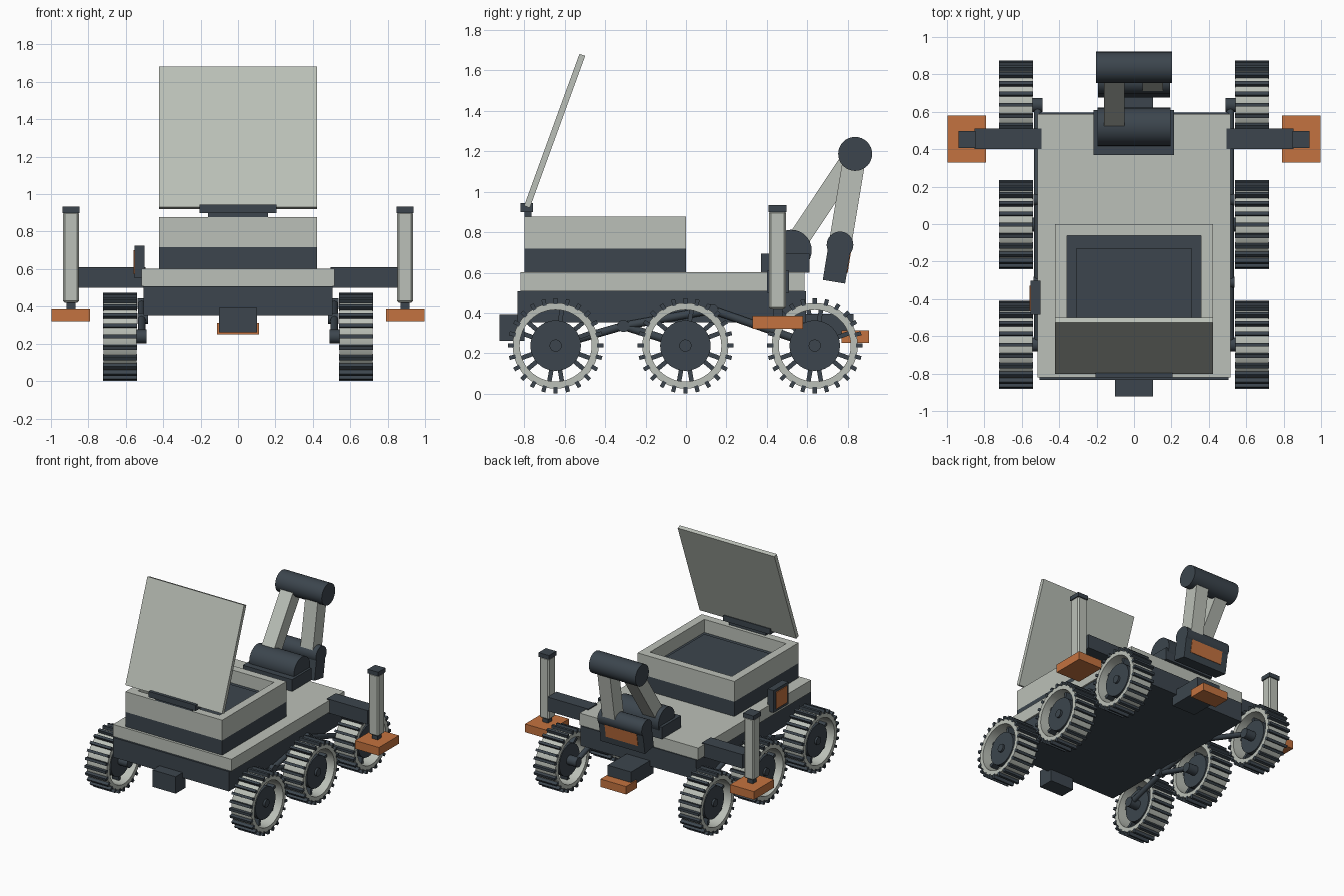
import bpy, math
from mathutils import Vector, Matrix

if "Cube" in bpy.data.objects:
    bpy.data.objects.remove(bpy.data.objects["Cube"])


def mat(name, c):
    m = bpy.data.materials.new(name)
    m.diffuse_color = (*c, 1)
    m.use_nodes = True
    m.node_tree.nodes["Principled BSDF"].inputs["Base Color"].default_value = m.diffuse_color
    return m


LIGHT = mat("light_panel", (0.50, 0.53, 0.48))
DARK = mat("dark_metal", (0.045, 0.06, 0.075))
ORANGE = mat("orange", (0.55, 0.17, 0.05))


def box(name, x, y, z, m, bevel=0):
    """Box from (min, max) ranges."""
    bpy.ops.mesh.primitive_cube_add(size=1)
    o = bpy.context.object
    o.name = name
    r = (x, y, z)
    o.data.transform(Matrix.Diagonal([b - a for a, b in r] + [1]))
    o.location = [(a + b) / 2 for a, b in r]
    o.data.materials.append(m)
    if bevel:
        b = o.modifiers.new("bevel", 'BEVEL')
        b.width, b.segments = bevel, 1
    return o


def rod(name, a, b, r, m, n=32):
    """Cylinder between two points."""
    a, b = Vector(a), Vector(b)
    bpy.ops.mesh.primitive_cylinder_add(vertices=n, radius=r, depth=(b - a).length)
    o = bpy.context.object
    o.name = name
    o.rotation_euler = (b - a).to_track_quat('Z', 'Y').to_euler()
    o.location = (a + b) / 2
    o.data.materials.append(m)
    bpy.ops.object.shade_smooth_by_angle(angle=math.radians(30))
    return o


def beam(name, x, a, b, w, m):
    """Box of width w running between two (y, z) points."""
    a, b = Vector((0, *a)), Vector((0, *b))
    d = b - a
    o = box(name, x, (-w / 2, w / 2), (-d.length / 2, d.length / 2), m)
    o.location += (a + b) / 2
    o.rotation_euler.x = math.atan2(-d.y, d.z)
    return o


# Body
box("chassis", (-.505, .505), (-.835, .595), (.352, .508), DARK)
box("deck", (-.517, .517), (-.82, .587), (.508, .602), LIGHT)
box("front_box", (-.102, .102), (-.922, -.8), (.26, .393), DARK)
box("rear_box", (-.102, .102), (.55, .83), (.28, .395), DARK)
box("rear_sensor", (-.112, .112), (.77, .906), (.25, .312), ORANGE)
box("side_panel", (-.553, -.5), (-.485, -.303), (.55, .725), DARK)
box("side_panel_face", (-.56, -.54), (-.465, -.33), (.572, .702), ORANGE)

# Open container with raised lid
box("container_base", (-.422, .422), (-.8, 0), (.6, .718), DARK)
for s in (-1, 1):
    box("container_side_wall", sorted((s * .357, s * .422)), (-.8, 0), (.718, .878), LIGHT)
for y in (-.8, -.062):
    box("container_end_wall", (-.357, .357), (y, y + .062), (.718, .878), LIGHT)
box("container_floor", (-.357, .357), (-.738, -.062), (.71, .775), DARK)
box("container_tray", (-.31, .31), (-.67, -.13), (.77, .8), DARK)
box("hinge_base", (-.16, .16), (-.8, -.765), (.878, .91), DARK)
box("hinge", (-.205, .205), (-.82, -.757), (.9, .945), DARK)
beam("lid", (-.422, .422), (-.787, .925), (-.513, 1.677), .03, LIGHT)

# Stabiliser legs on both sides
for s in (-1, 1):
    def sx(a, b):
        return sorted((s * a, s * b))
    box("outrigger_arm", sx(.495, .852), (.4, .51), (.5, .61), DARK)
    box("leg_column", sx(.85, .935), (.41, .495), (.42, .905), LIGHT, .01)
    box("leg_cap", sx(.847, .938), (.407, .498), (.9, .933), DARK)
    box("leg_piston", sx(.87, .917), (.43, .477), (.37, .43), DARK)
    box("foot_pad", sx(.79, .998), (.33, .58), (.32, .385), ORANGE)

# Folding arm
SH, EL, WR = (.52, .71), (.837, 1.187), (.762, .737)
box("arm_base", (-.217, .213), (.37, .61), (.6, .695), DARK)
for name, p, r, h in (("shoulder", SH, .102, .195), ("elbow", EL, .084, .203), ("wrist", WR, .066, .193)):
    rod(name, (-h, *p), (h, *p), r, DARK)
beam("upper_arm", (-.16, -.05), SH, EL, .105, LIGHT)
beam("forearm", (.045, .155), EL, WR, .112, LIGHT)
beam("tool_head", (-.193, .193), WR, (.732, .555), .112, DARK)
beam("tool_face", (-.14, .14), (.806, .70), (.79, .60), .02, ORANGE)


# Wheel parts joined into a single mesh, then instanced
def ring(r0, r1, h, n=48):
    prof = [(r0, -h), (r1, -h), (r1, h), (r0, h)]
    vs, fs = [], []
    for i in range(n):
        t = math.tau * i / n
        vs += [(x, r * math.cos(t), r * math.sin(t)) for r, x in prof]
        for k in range(4):
            j, l = (i + 1) % n, (k + 1) % 4
            fs.append((i * 4 + k, i * 4 + l, j * 4 + l, j * 4 + k))
    me = bpy.data.meshes.new("rim")
    me.from_pydata(vs, [], fs)
    me.materials.append(LIGHT)
    o = bpy.data.objects.new("rim", me)
    bpy.context.collection.objects.link(o)
    bpy.ops.object.select_all(action='DESELECT')
    bpy.context.view_layer.objects.active = o
    o.select_set(True)
    bpy.ops.object.shade_smooth_by_angle(angle=math.radians(30))
    return o


def polar(p, r):
    return (r * math.cos(p), r * math.sin(p))


parts = [ring(.178, .213, .088),
         rod("hub", (-.06, 0, 0), (.06, 0, 0), .125, DARK),
         rod("hub_cap", (-.08, 0, 0), (.075, 0, 0), .03, DARK)]
for i in range(24):
    t = math.tau * i / 24
    g = beam("tread", (-.091, .091), polar(t, .205), polar(t, .237), .02, DARK)
    parts.append(g)
for i in range(6):
    t = math.radians(20 + 60 * i)
    parts.append(beam("spoke", (-.03, .03), polar(t, .11), polar(t, .185), .022, DARK))
bpy.ops.object.select_all(action='DESELECT')
for p in parts:
    p.select_set(True)
bpy.context.view_layer.objects.active = parts[0]
bpy.ops.object.join()
wheel = bpy.context.object
WY = (-.645, -.003, .637)
first = True
for s in (-1, 1):
    for y in WY:
        w = wheel if first else wheel.copy()
        if not first:
            bpy.context.collection.objects.link(w)
        first = False
        w.name = "wheel"
        w.location = (s * .631, y, .238)
        w.rotation_euler.z = 0 if s > 0 else math.pi
        rod("axle", (s * .49, y, .238), (s * .6, y, .238), .037, DARK, 20)
    # Rocker suspension tubes
    x = s * .515
    path = {"bogie_front": (WY[0], .238, -.31, .335), "bogie_rear": (-.31, .335, WY[1], .238),
            "rocker_front": (-.31, .335, .13, .415), "rocker_rear": (.13, .415, WY[2], .238)}
    for name, (y0, z0, y1, z1) in path.items():
        rod(name, (x, y0, z0), (x, y1, z1), .02, DARK, 16)
    for y, z in ((-.31, .335), (.13, .415)):
        rod("suspension_pivot", (s * .48, y, z), (s * .537, y, z), .03, DARK, 20)
